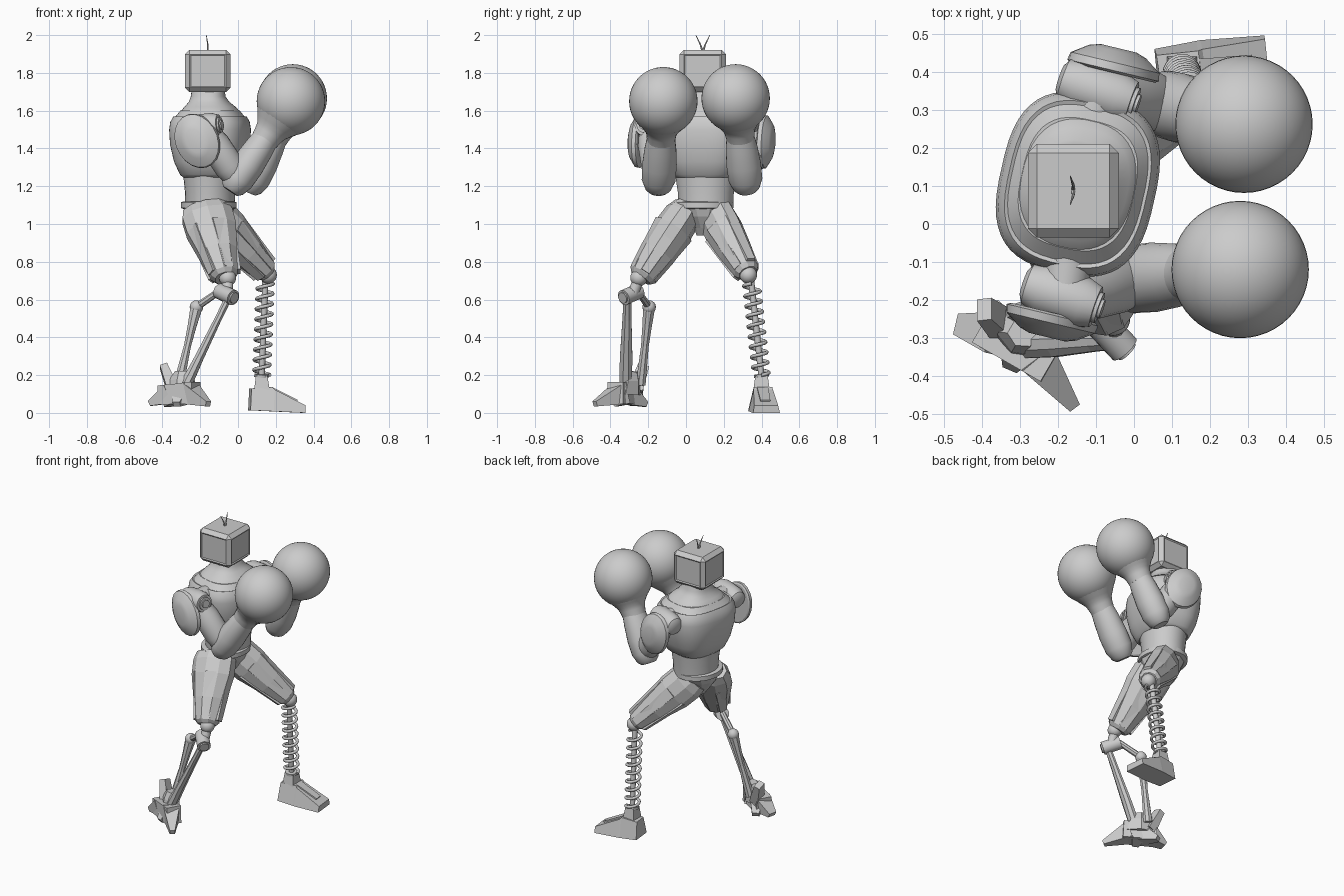
import bpy, bmesh, math
from mathutils import Vector, Matrix

cube = bpy.data.objects.get("Cube")
if cube:
    bpy.data.objects.remove(cube, do_unlink=True)

metal = bpy.data.materials.new("plain_grey")
metal.use_nodes = True
metal.diffuse_color = (0.6, 0.6, 0.6, 1)
metal.node_tree.nodes["Principled BSDF"].inputs["Base Color"].default_value = (0.6, 0.6, 0.6, 1)


def activate(ob):
    bpy.ops.object.select_all(action='DESELECT')
    ob.select_set(True)
    bpy.context.view_layer.objects.active = ob


def finish(name, bm, smooth=None):
    bmesh.ops.recalc_face_normals(bm, faces=bm.faces[:])
    me = bpy.data.meshes.new(name)
    bm.to_mesh(me)
    bm.free()
    me.materials.append(metal)
    ob = bpy.data.objects.new(name, me)
    bpy.context.collection.objects.link(ob)
    if smooth:
        activate(ob)
        bpy.ops.object.shade_smooth_by_angle(angle=math.radians(smooth))
    return ob


def tube(name, a, b, rings, segs=24, hint=(1, 0, 0), smooth=35, power=2.0):
    """Loft from a to b; ring = (t, radius along hint, other radius, shift along hint)."""
    a, b = Vector(a), Vector(b)
    z = (b - a).normalized()
    h = Vector(hint)
    x = (h - z * h.dot(z)).normalized()
    y = z.cross(x)
    bm = bmesh.new()
    loops = []
    for t, rx, ry, *shift in rings:
        c = a.lerp(b, t) + x * (shift[0] if shift else 0)
        loop = []
        for i in range(segs):
            ang = math.tau * (i + 0.5) / segs
            k = [math.copysign(abs(f) ** (2 / power), f) for f in (math.cos(ang), math.sin(ang))]
            loop.append(bm.verts.new(c + x * k[0] * rx + y * k[1] * ry))
        loops.append(loop)
    for lo, hi in zip(loops, loops[1:]):
        for i in range(segs):
            j = (i + 1) % segs
            bm.faces.new((lo[i], lo[j], hi[j], hi[i]))
    bm.faces.new(loops[0])
    bm.faces.new(loops[-1])
    return finish(name, bm, smooth)


def rod(name, a, b, r0, r1, segs=12):
    return tube(name, a, b, [(0, r0, r0), (1, r1, r1)], segs)


def block(name, a, b, start, end, hint=(0, 0, 1)):
    r = math.sqrt(2)
    rings = [(0, start[0] * r, start[1] * r), (1, end[0] * r, end[1] * r)]
    return tube(name, a, b, rings, 4, hint, None)


def ball(name, c, r, segs=24):
    bm = bmesh.new()
    bmesh.ops.create_uvsphere(bm, u_segments=segs, v_segments=segs // 2, radius=r,
                              matrix=Matrix.Translation(c))
    return finish(name, bm, 60)


# Torso, turned slightly to the model's right
facing = (0.975, -0.22, 0)
base, top = (-0.148, 0.105, 0), (-0.148, 0.105, 1)
tube("abdomen", base, top, [(1.09, .13, .145), (1.17, .132, .15), (1.3, .145, .17)], 32, facing)
tube("chest", base, top,
     [(1.245, .135, .15), (1.262, .152, .175), (1.33, .182, .205), (1.42, .202, .228),
      (1.5, .206, .238), (1.54, .2, .234), (1.57, .184, .216), (1.566, .176, .206),
      (1.6, .15, .172)], 48, facing, power=2.8)
tube("neck", base, top, [(1.56, .172, .2), (1.59, .158, .182), (1.62, .132, .148),
                         (1.645, .106, .114, -.005), (1.675, .09, .094, -.01),
                         (1.74, .082, .085, -.01)], 40, facing, power=2.4)
tube("waist_band", (-0.155, 0.09, 0), (-0.155, 0.09, 1),
     [(1.08, .135, .15), (1.085, .148, .162), (1.115, .148, .162), (1.12, .135, .15)], 32)
tube("pelvis", (-0.15, 0.09, 0), (-0.15, 0.09, 1),
     [(.94, .05, .035), (.98, .08, .05), (1.04, .12, .11), (1.09, .138, .148)], 12, smooth=None)

# Boxy chamfered head with a shallow frame around each side screen
bm = bmesh.new()
bmesh.ops.create_cube(bm, size=1, matrix=Matrix.Translation((-0.16, 0.088, 1.81))
                      @ Matrix.Diagonal((.24, .247, .224, 1)))
bmesh.ops.bevel(bm, geom=bm.edges[:], offset=.024, segments=1, affect='EDGES')
sides = [f for f in bm.faces if f.calc_area() > .02 and abs(f.normal.z) < .5]
bmesh.ops.inset_individual(bm, faces=sides, thickness=.01, depth=-.005)
finish("head", bm)
for side, y in (("right", .052), ("left", .126)):
    knee = (-0.16, .089 + (y - .089) * .35, 1.95)
    rod(side + "_antenna_base", (-0.16, .089, 1.91), knee, .006, .004, 6)
    rod(side + "_antenna_tip", knee, (-0.168, y, 2.0), .004, .0015, 6)

# Arms and gloves
arms = {
    "right": ((-0.185, -.19, 1.515), (0, -.145, 1.235), (.28, -.12, 1.65), (-0.215, -.24, 1.44), -1),
    "left": ((-0.09, .35, 1.515), (.085, .315, 1.235), (.29, .263, 1.665), (-0.055, .405, 1.435), 1),
}
axis = Vector((.94, -.32, .1)).normalized()
for side, (shoulder, elbow, fist, pad, s) in arms.items():
    sh, el, fi, pd = map(Vector, (shoulder, elbow, fist, pad))
    rod(side + "_shoulder_stub", (-0.15, .1, 1.5), sh, .075, .06, 20)
    tube(side + "_shoulder_barrel", sh - axis * .1, sh + axis * .09,
         [(-.06, .035, .035), (0, .055, .055), (.2, .068, .068), (.8, .068, .068),
          (1, .056, .056)])
    rod(side + "_shoulder_disc", sh, sh + axis * .1, .042, .042, 16)
    rod(side + "_shoulder_bolt", sh, sh + axis * .108, .026, .026, 16)
    tube(side + "_upper_arm", sh, el, [(0, .06, .06), (.35, .08, .08), (.75, .08, .08),
                                       (1, .065, .065), (1.1, .04, .04)])
    normal = Vector((s * .24, s, 0)).normalized()
    tube(side + "_arm_shield", pd, pd + normal * .06,
         [(-.1, .108, .138), (0, .118, .15), (.35, .114, .146), (.85, .072, .098),
          (1, .045, .065)], 20, (.9, 0, .42), 25)
    cuff = fi.lerp(el, .47)
    tube(side + "_forearm", el, cuff, [(-.28, .045, .05), (-.2, .066, .07), (0, .083, .09),
                                       (.35, .086, .092), (.75, .078, .084), (1, .07, .074)])
    tube(side + "_glove_cuff", fi, el, [(.25, .13, .13), (.32, .105, .105), (.37, .088, .088),
                                        (.42, .08, .08), (.5, .074, .074)])
    ball(side + "_glove", fi, .181, 48)

# Thighs with raised armour strips
thighs = {
    "right": ((-0.17, 0, 1.07), (-0.07, -.235, .72), (1, 0, 0), 1),
    "left": ((-0.14, .15, 1.05), (.15, .325, .745), (0, 0, 1), .88),
}
for side, (hip, knee, hint, k) in thighs.items():
    a, b = Vector(hip), Vector(knee)
    tube(side + "_thigh", a, b,
         [(t, rx * k, ry * k) for t, rx, ry in
          ((-.04, .125, .08), (.08, .142, .1), (.3, .14, .106), (.65, .106, .098),
           (.97, .076, .08), (1.02, .056, .06))], 10, hint, None)
    z = (b - a).normalized()
    x = (Vector(hint) - z * z.dot(hint)).normalized()
    y = z.cross(x)
    for n in range(5):
        ang = math.tau * n / 5
        out = x * math.cos(ang) * 1.22 + y * math.sin(ang)
        block(f"{side}_thigh_strip_{n + 1}", a.lerp(b, .28) + out * .095 * k,
              a.lerp(b, .96) + out * .064 * k, (.012, .034), (.012, .024), out)

# Right knee and paired shin rods
ball("right_knee_ball", (-0.055, -.25, .715), .045)
rod("right_knee_link", (-0.055, -.25, .71), (-0.055, -.285, .62), .03, .03)
rod("right_knee_barrel", (-0.1, -.25, .645), (-0.025, -.33, .61), .042, .042, 16)
rod("right_knee_cap", (-0.03, -.325, .613), (-0.018, -.337, .608), .03, .03, 16)
tube("right_front_shin", (-0.05, -.31, .61), (-0.275, -.32, .15),
     [(0, .02, .022), (.25, .02, .026), (.7, .026, .036), (1, .034, .036)], 8, smooth=None)
bend = (-0.22, -.195, .56)
rod("right_rear_link", (-0.09, -.26, .65), bend, .018, .02, 8)
ball("right_rear_joint", bend, .036, 16)
tube("right_rear_shin", bend, (-0.315, -.24, .15),
     [(0, .034, .034), (.25, .025, .027), (.5, .02, .022), (1, .03, .028)], 8, smooth=None)

# Right clawed foot, a narrow chain of blocks
block("right_instep", (-0.4, -.27, .095), (-0.22, -.375, .105), (.05, .05), (.058, .048))
tube("right_ankle", (-0.3, -.3, .1), (-0.295, -.29, .22),
     [(0, .1, .055), (.6, .075, .05), (1, .04, .035)], 6, (.85, -.5, 0), None)
block("right_front_claw", (-0.265, -.34, .105), (-0.158, -.482, .048), (.058, .052), (.014, .016))
block("right_heel_claw", (-0.36, -.29, .1), (-0.465, -.265, .05), (.052, .055), (.014, .028))
block("right_outer_claw", (-0.3, -.32, .09), (-0.325, -.378, .045), (.05, .045), (.014, .02))
block("right_inner_claw", (-0.33, -.3, .09), (-0.375, -.215, .045), (.05, .045), (.014, .022))
block("right_heel_spur", (-0.345, -.27, .12), (-0.395, -.225, .25), (.03, .04), (.02, .03), (1, 0, 0))

# Left knee, spring shin and wedge foot
ball("left_knee_ball", (.16, .33, .73), .046)
low, high = Vector((.125, .4, .19)), Vector((.145, .345, .7))
rod("left_shin_core", low, high, .017, .017)
rod("left_spring_seat", low, low.lerp(high, .03), .04, .04, 16)
curve = bpy.data.curves.new("left_shin_spring", 'CURVE')
curve.dimensions = '3D'
curve.bevel_depth = .0095
curve.bevel_resolution = 2
curve.use_fill_caps = True
turns, steps = 9, 20
spline = curve.splines.new('POLY')
spline.points.add(turns * steps)
for i, p in enumerate(spline.points):
    ang = math.tau * i / steps
    c = low.lerp(high, .02 + .95 * i / (turns * steps))
    p.co = (c.x + .042 * math.cos(ang), c.y + .042 * math.sin(ang), c.z, 1)
curve.materials.append(metal)
spring = bpy.data.objects.new("left_shin_spring", curve)
bpy.context.collection.objects.link(spring)
activate(spring)
bpy.ops.object.convert(target='MESH')
bpy.ops.object.shade_smooth_by_angle(angle=math.radians(60))

r = math.sqrt(2)
foot = tube("left_foot", (.06, .396, .014), (.35, .425, 0),
            [(t, h / 2 * r, w * r, h / 2) for t, h, w in
             ((0, .115, .064), (.38, .128, .072), (.42, .115, .073), (1, .04, .066))],
            4, (0, 0, 1), None)
for v in foot.data.vertices:
    v.co.y = .41 + (v.co.y - .41) * (1.08 - 3 * v.co.z)
block("left_ankle", (.127, .4, .11), (.125, .4, .2), (.043, .045), (.03, .032), (1, 0, 0))
block("left_foot_ridge", (.17, .405, .125), (.31, .42, .06), (.014, .03), (.01, .026))
